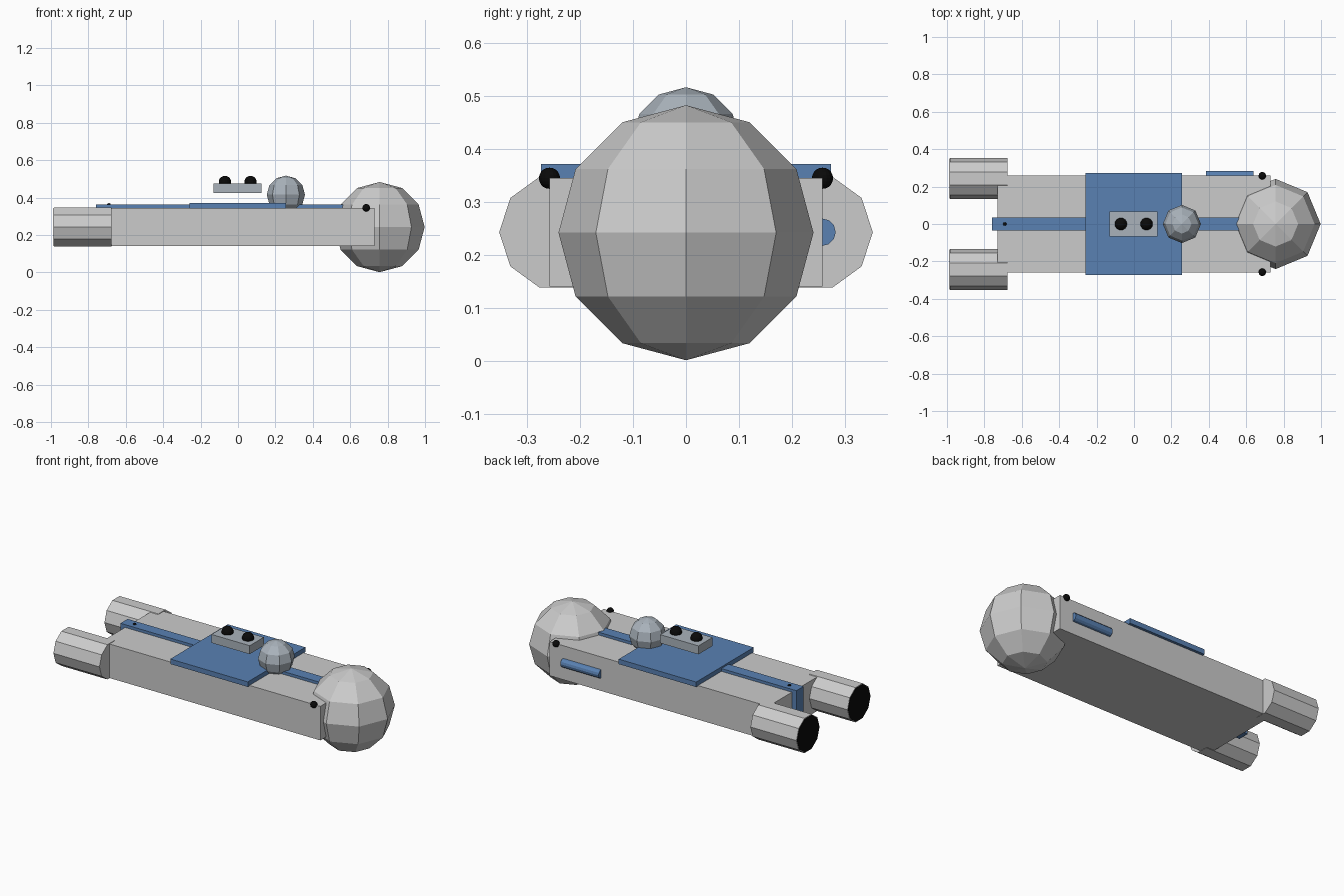
import bpy
from math import pi

if "Cube" in bpy.data.objects:
    bpy.data.objects.remove(bpy.data.objects["Cube"])


def material(name, color):
    m = bpy.data.materials.new(name)
    m.diffuse_color = (*color, 1)
    m.use_nodes = True
    m.node_tree.nodes["Principled BSDF"].inputs["Base Color"].default_value = m.diffuse_color
    return m


blue = material("blue_trim", (0.1, 0.22, 0.45))
black = material("black", (0.003, 0.003, 0.003))
pale = material("pale_steel", (0.4, 0.45, 0.5))


def finish(name, mat):
    ob = bpy.context.object
    ob.name = name
    if mat:
        ob.data.materials.append(mat)
    return ob


def box(name, xs, ys, zs, mat=None):
    lo_hi = (xs, ys, zs)
    bpy.ops.mesh.primitive_cube_add(size=1, location=[(a + b) / 2 for a, b in lo_hi])
    ob = finish(name, mat)
    ob.scale = [b - a for a, b in lo_hi]
    return ob


def ball(name, loc, r, seg, rings, mat=None):
    bpy.ops.mesh.primitive_uv_sphere_add(segments=seg, ring_count=rings, radius=r, location=loc)
    return finish(name, mat)


def rod(name, x0, x1, y, z, r, sides, mat=None):
    # cylinder along x, with a vertex pointing along +y
    bpy.ops.mesh.primitive_cylinder_add(vertices=sides, radius=r, depth=x1 - x0,
                                        location=((x0 + x1) / 2, y, z),
                                        rotation=(0, pi / 2, 0))
    return finish(name, mat)


# hull and blue trim
box("hull", (-0.73, 0.73), (-0.258, 0.258), (0.14, 0.345))
box("spine_stripe", (-0.76, 0.73), (-0.034, 0.034), (0.145, 0.362), blue)
box("deck_plate", (-0.26, 0.257), (-0.274, 0.274), (0.342, 0.372), blue)
rod("side_bar", 0.385, 0.64, 0.257, 0.243, 0.026, 12, blue)

# round nose and top dome
ball("nose_sphere", (0.757, 0, 0.242), 0.241, 8, 6)
ball("top_sphere", (0.256, 0, 0.415), 0.102, 8, 6, pale)

# hovering sensor block with two lenses
box("sensor_block", (-0.13, 0.125), (-0.067, 0.067), (0.425, 0.476), pale)
for i, x in enumerate((-0.07, 0.067)):
    ball(f"sensor_lens_{i}", (x, 0, 0.483), 0.033, 16, 10, black)

# mirrored thrusters, nozzles and front sensors
for side, s in (("left", -1), ("right", 1)):
    rod(f"thruster_{side}", -0.984, -0.677, s * 0.243, 0.243, 0.11, 10)
    rod(f"nozzle_{side}", -0.986, -0.976, s * 0.243, 0.243, 0.106, 10, black)
    ball(f"front_sensor_{side}", (0.686, s * 0.258, 0.345), 0.02, 16, 10, black)

# tail light
ball("tail_dot", (-0.69, 0, 0.36), 0.01, 12, 8, black)
